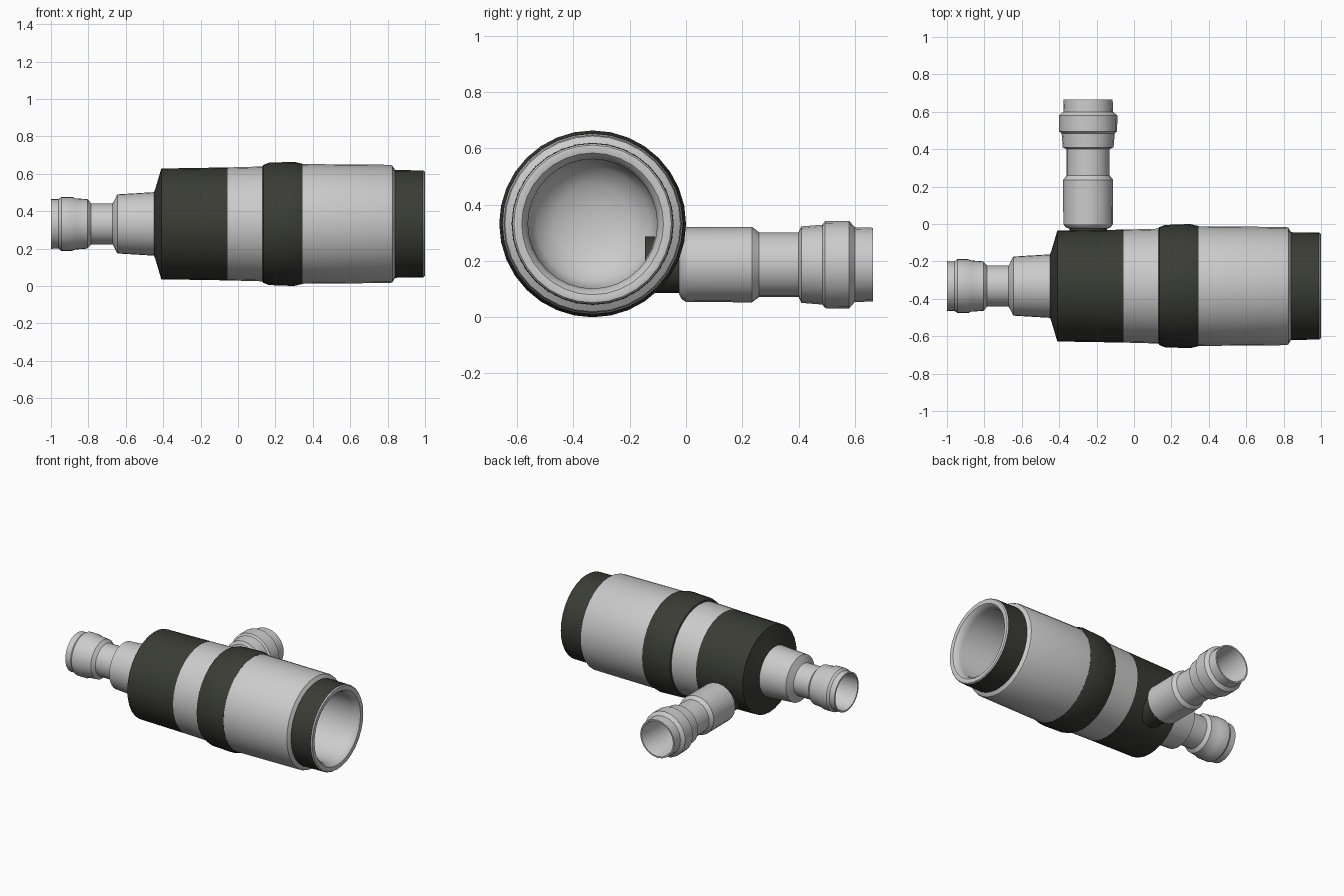
import bpy, bmesh, math

dark = bpy.data.materials.new("dark_rubber")
dark.diffuse_color = (0.042, 0.045, 0.035, 1)

AXIS_Y, AXIS_Z = -0.332, 0.332


def lathe(name, profile, sides=32, mat=None, branch=False):
    """Revolve (position, radius) points about the barrel or the branch axis."""
    bm = bmesh.new()
    rings = []
    for t, r in profile:
        ring = []
        for j in range(sides):
            a = 2 * math.pi * j / sides
            u, v = r * math.cos(a), r * math.sin(a)
            co = (v - 0.245, t, u + 0.187) if branch else (t, u + AXIS_Y, v + AXIS_Z)
            ring.append(bm.verts.new(co))
        rings.append(ring)
    for a, b in zip(rings, rings[1:]):
        for j in range(sides):
            k = (j + 1) % sides
            bm.faces.new((a[j], a[k], b[k], b[j]))
    bmesh.ops.remove_doubles(bm, verts=bm.verts, dist=1e-5)
    me = bpy.data.meshes.new(name)
    bm.to_mesh(me)
    bm.free()
    ob = bpy.data.objects.new(name, me)
    bpy.context.collection.objects.link(ob)
    if mat:
        me.materials.append(mat)
    bpy.ops.object.select_all(action='DESELECT')
    ob.select_set(True)
    bpy.context.view_layer.objects.active = ob
    bpy.ops.object.shade_smooth_by_angle(angle=math.radians(32))
    return ob


# hollow hose nozzle with stepped collar
lathe("end_nozzle", [
    (-0.62, 0), (-0.62, 0.09), (-0.80, 0.095), (-0.87, 0.118), (-0.995, 0.120),
    (-1.0, 0.123), (-1.0, 0.133), (-0.96, 0.132), (-0.945, 0.144), (-0.885, 0.144),
    (-0.87, 0.137), (-0.805, 0.132), (-0.785, 0.110), (-0.67, 0.110),
    (-0.645, 0.158), (-0.445, 0.170)])

# barrel bands from the nozzle to the mouth
lathe("rear_sleeve", [(-0.45, 0), (-0.45, 0.168), (-0.443, 0.184), (-0.41, 0.296),
                      (-0.055, 0.302)], mat=dark)
lathe("middle_band", [(-0.055, 0.302), (0.13, 0.307)])
lathe("raised_ring", [(0.13, 0.307), (0.135, 0.315), (0.165, 0.327), (0.30, 0.332),
                      (0.345, 0.321), (0.345, 0.318)], mat=dark)
lathe("front_barrel", [(0.345, 0.320), (0.815, 0.316), (0.825, 0.312), (0.84, 0.288)])
lathe("mouth_band", [(0.84, 0.288), (0.99, 0.286)], mat=dark)

# rounded lip continuing into the deep bore
lathe("mouth_lip_and_bore", [
    (0.99, 0.286), (0.998, 0.280), (1.0, 0.270), (0.996, 0.252), (0.98, 0.238),
    (0.95, 0.230), (-0.28, 0.228), (-0.34, 0.20), (-0.38, 0.14), (-0.40, 0.07), (-0.405, 0)])

# side outlet with its dark root
lathe("outlet_root", [(-0.145, 0), (-0.145, 0.10), (-0.01, 0.10)], sides=24,
      mat=dark, branch=True)
lathe("side_outlet", [
    (-0.025, 0), (-0.025, 0.105), (-0.015, 0.123), (0.0, 0.133), (0.235, 0.134),
    (0.26, 0.115), (0.40, 0.115), (0.41, 0.136), (0.485, 0.142), (0.495, 0.155),
    (0.58, 0.156), (0.60, 0.133), (0.665, 0.131), (0.665, 0.121), (0.655, 0.117),
    (0.50, 0.117), (0.41, 0.098), (0.25, 0.095), (0.25, 0)], sides=20, branch=True)
